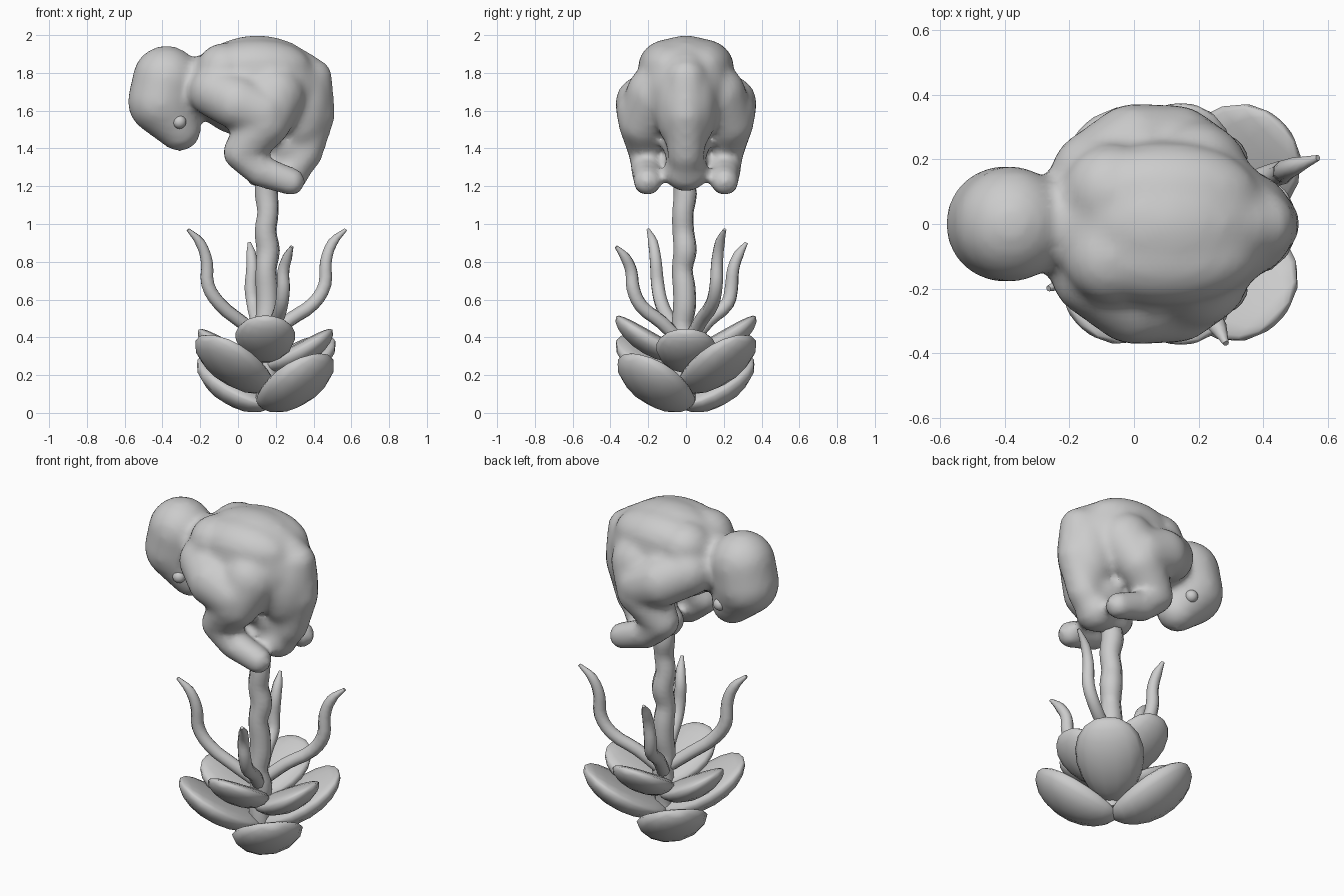
import bpy, bmesh
from math import sin, cos, radians, atan2, hypot
from mathutils import Matrix, Vector

if "Cube" in bpy.data.objects:
    bpy.data.objects.remove(bpy.data.objects["Cube"])

CX = 0.145  # plant axis


def finish(bm, name):
    for f in bm.faces:
        f.smooth = True
    me = bpy.data.meshes.new(name)
    bm.to_mesh(me)
    bm.free()
    ob = bpy.data.objects.new(name, me)
    bpy.context.collection.objects.link(ob)
    return ob


def ball(bm, c, r):
    r = (r, r, r) if isinstance(r, float) else r
    m = Matrix.Translation(c) @ Matrix.Diagonal((*r, 1))
    bmesh.ops.create_icosphere(bm, subdivisions=3, radius=1, matrix=m)


def limb(bm, pts, mirror=False):
    # chain of overlapping balls through (x, y, z, r)
    for a, b in zip(pts, pts[1:]):
        for i in range(7):
            p = Vector(a).lerp(Vector(b), i / 6)
            for s in ((1, -1) if mirror else (1,)):
                ball(bm, (p[0], s * p[1], p[2]), p[3])


def petal(name, ang, z0, r1, z1, half_w, belly):
    # obovate sphere, flat above and bulging below, from the axis to its tip
    bm = bmesh.new()
    bmesh.ops.create_uvsphere(bm, u_segments=14, v_segments=10, radius=1,
                              matrix=Matrix.Rotation(radians(90), 4, 'Y'))
    length = hypot(r1, z1 - z0)
    for v in bm.verts:
        t = (v.co.x + 1) / 2
        w = v.co.y * half_w * (0.8 + 0.36 * t)
        thick = 0.045 if v.co.z > 0 else belly
        v.co = (length * t - 0.02 * (1 - t), w, v.co.z * thick - 0.08 * t * (1 - t) + 0.3 * w * w)
    pitch = atan2(z1 - z0, r1)
    bm.transform(Matrix.Translation((CX, 0, z0)) @ Matrix.Rotation(radians(ang), 4, 'Z')
                 @ Matrix.Rotation(-pitch, 4, 'Y'))
    finish(bm, name)


def tube(name, pts, radius, radii):
    cu = bpy.data.curves.new(name, 'CURVE')
    cu.dimensions = '3D'
    cu.bevel_depth = radius
    cu.bevel_resolution = 2
    cu.resolution_u = 3
    cu.use_fill_caps = True
    sp = cu.splines.new('BEZIER')
    sp.bezier_points.add(len(pts) - 1)
    for bp, p, r in zip(sp.bezier_points, pts, radii):
        bp.co, bp.radius = p, r
        bp.handle_left_type = bp.handle_right_type = 'AUTO'
    ob = bpy.data.objects.new(name, cu)
    bpy.context.collection.objects.link(ob)
    bpy.ops.object.select_all(action='DESELECT')
    ob.select_set(True)
    bpy.context.view_layer.objects.active = ob
    bpy.ops.object.convert(target='MESH')
    bpy.ops.object.shade_smooth()


# Petals: four tiers of opposite pairs
for tier, spec in enumerate([(-45, 0.05, 0.42, 0.31, 0.195, 0.115), (45, 0.14, 0.44, 0.41, 0.19, 0.1),
                             (0, 0.25, 0.355, 0.44, 0.16, 0.08), (90, 0.3, 0.37, 0.51, 0.16, 0.08)]):
    for side in (0, 180):
        petal(f"petal_{tier}_{side}", spec[0] + side, *spec[1:])

# Wavy stem
stem = [(0.153 + 0.007 * sin(i * 2.6), -0.012 + 0.008 * cos(i * 2.3), 0.06 + 0.1 * i) for i in range(14)]
tube("stem", stem, 0.06, [1 + 0.07 * cos(i * 2.3) for i in range(14)])

# Tendrils
tendrils = {
    "right": [(0.17, 0.03, 0.4), (0.27, 0.08, 0.49), (0.4, 0.14, 0.58), (0.46, 0.16, 0.68),
              (0.465, 0.165, 0.8), (0.5, 0.18, 0.9), (0.57, 0.205, 0.97)],
    "left": [(0.12, -0.03, 0.4), (0.02, -0.08, 0.48), (-0.1, -0.13, 0.58), (-0.16, -0.15, 0.68),
             (-0.165, -0.16, 0.8), (-0.2, -0.175, 0.9), (-0.265, -0.2, 0.97)],
    "front": [(0.16, -0.03, 0.38), (0.2, -0.13, 0.48), (0.23, -0.24, 0.57), (0.24, -0.28, 0.66),
              (0.24, -0.29, 0.75), (0.26, -0.32, 0.82), (0.285, -0.37, 0.88)],
    "back": [(0.13, 0.03, 0.38), (0.1, 0.12, 0.49), (0.08, 0.22, 0.58), (0.07, 0.24, 0.66),
             (0.075, 0.25, 0.76), (0.07, 0.28, 0.84), (0.06, 0.32, 0.9)],
}
for k, pts in tendrils.items():
    tube("tendril_" + k, pts, 0.037, [1, 1, 1, 1, 0.9, 0.75, 0.25])

# Curled animal body: blended masses
bm = bmesh.new()
ball(bm, (0.1, 0, 1.725), (0.36, 0.27, 0.275))
for s in (1, -1):
    ball(bm, (0.1, s * 0.09, 1.83), (0.29, 0.165, 0.15))                       # broad back
    ball(bm, (-0.07, s * 0.1, 1.82), (0.15, 0.15, 0.14))                       # shoulders
ball(bm, (0.33, 0, 1.64), (0.17, 0.17, 0.28))
ball(bm, (0.22, 0, 1.41), (0.15, 0.12, 0.13))                                  # belly
ball(bm, (0.27, 0, 1.28), (0.11, 0.12, 0.11))
limb(bm, [(0.39, 0, 1.77, 0.11), (0.405, 0, 1.58, 0.11), (0.35, 0, 1.38, 0.1), (0.27, 0, 1.27, 0.095),
          (0.12, 0, 1.28, 0.09)])                                              # tail and rump
limb(bm, [(-0.04, 0, 1.75, 0.2), (-0.3, 0, 1.7, 0.14)])                        # neck
limb(bm, [(-0.38, 0, 1.765, 0.18), (-0.405, 0, 1.65, 0.18), (-0.31, 0, 1.5, 0.115)])  # head
limb(bm, [(-0.12, 0.15, 1.7, 0.14), (0.0, 0.23, 1.64, 0.145), (0.13, 0.235, 1.59, 0.135)], True)  # forelegs
limb(bm, [(0.19, 0.15, 1.68, 0.17), (0.14, 0.22, 1.54, 0.14), (0.02, 0.205, 1.38, 0.1),
          (0.12, 0.205, 1.28, 0.085), (0.28, 0.205, 1.225, 0.075)], True)      # hind legs
body = finish(bm, "animal_body")
rm = body.modifiers.new("blend", 'REMESH')
rm.mode, rm.voxel_size, rm.use_smooth_shade = 'VOXEL', 0.022, True
sm = body.modifiers.new("soften", 'SMOOTH')
sm.factor, sm.iterations = 0.5, 6

# Eyes
for s, n in ((1, "back"), (-1, "front")):
    bm = bmesh.new()
    ball(bm, (-0.31, s * 0.12, 1.54), 0.036)
    finish(bm, "eye_" + n)
